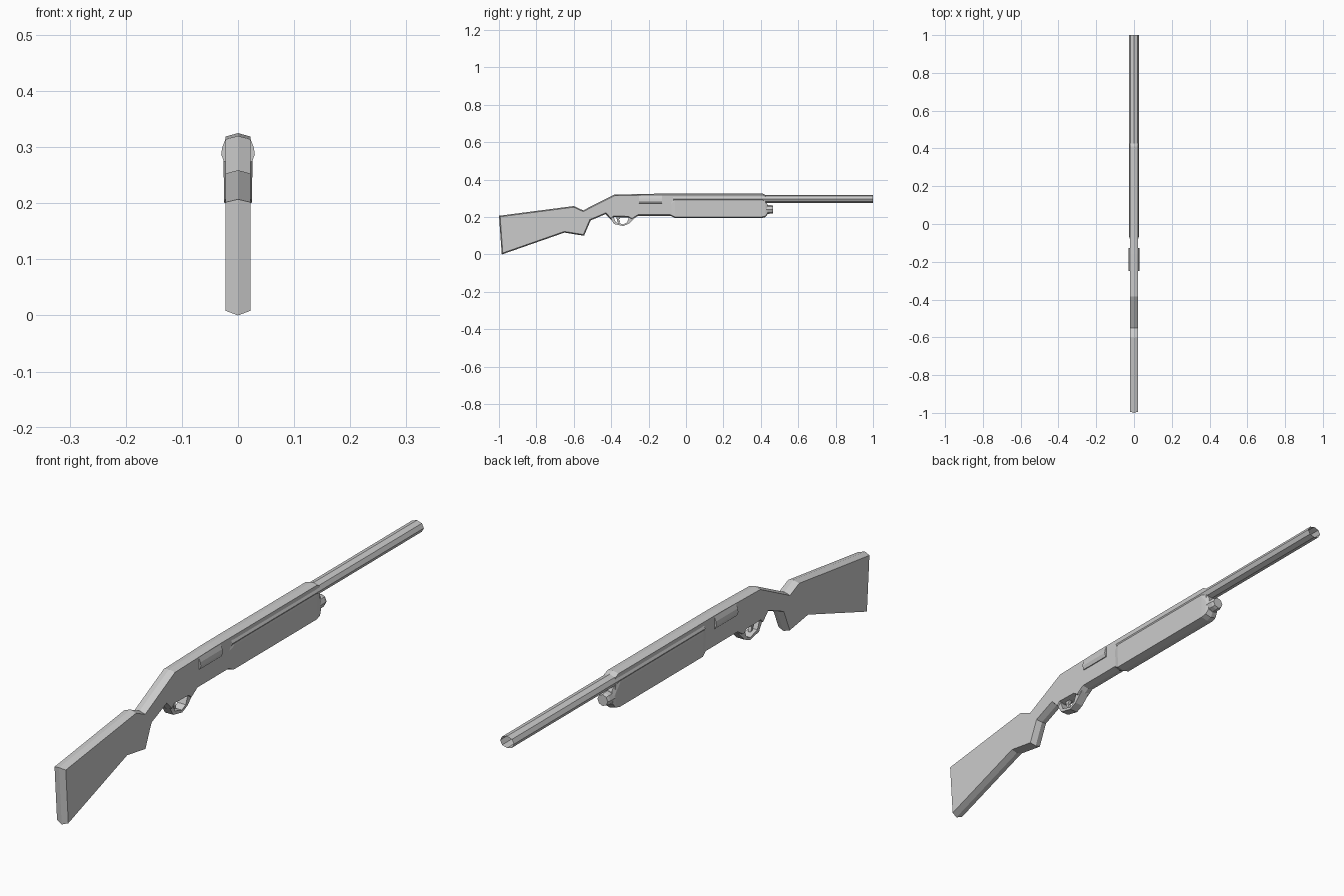
import bpy, math
from mathutils import Vector

if "Cube" in bpy.data.objects:
    bpy.data.objects.remove(bpy.data.objects["Cube"])


def make(name, verts, faces):
    me = bpy.data.meshes.new(name)
    me.from_pydata(verts, [], faces)
    me.update()
    ob = bpy.data.objects.new(name, me)
    bpy.context.collection.objects.link(ob)
    return ob


def inset(pts, d):
    """Offset a clockwise (y, z) outline inward by d with mitred corners."""
    out, n = [], len(pts)
    for i in range(n):
        p, a, b = (Vector(pts[j % n]) for j in (i, i - 1, i + 1))
        e1, e2 = (p - a).normalized(), (b - p).normalized()
        n1, n2 = Vector((e1.y, -e1.x)), Vector((e2.y, -e2.x))
        out.append(p + (n1 + n2) * d / max(0.4, 1 + n1.dot(n2)))
    return out


def ridged(name, pts, w, d):
    """Flat-sided slab of half width w whose rim rises to a centre ridge."""
    n, rim = len(pts), inset(pts, d)
    verts = [(-w, y, z) for y, z in rim] + [(0, y, z) for y, z in pts] + [(w, y, z) for y, z in rim]
    faces = [tuple(range(n)), tuple(reversed(range(2 * n, 3 * n)))]
    for k in (0, n):
        for i in range(n):
            j = (i + 1) % n
            faces.append((k + j, k + i, k + n + i, k + n + j))
    return make(name, verts, faces)


def loft(name, sections, caps=True):
    """Skin between (y, [(x, z), ...]) rings."""
    n = len(sections[0][1])
    verts = [(x, y, z) for y, ring in sections for x, z in ring]
    faces = [(k * n + i, k * n + (i + 1) % n, (k + 1) * n + (i + 1) % n, (k + 1) * n + i)
             for k in range(len(sections) - 1) for i in range(n)]
    if caps:
        faces += [tuple(reversed(range(n))), tuple(range(len(verts) - n, len(verts)))]
    return make(name, verts, faces)


def mirrored(half):
    """Close a right-hand half section that starts and ends on x = 0."""
    return half + [(-x, z) for x, z in reversed(half[1:-1])]


def oval(rx, rz, cz, n=8):
    return [(rx * math.sin(2 * math.pi * i / n), cz - rz * math.cos(2 * math.pi * i / n)) for i in range(n)]


# Stock and receiver in one outline
ridged("stock_and_receiver", [
    (-1, 0.207), (-0.6, 0.259), (-0.55, 0.236), (-0.385, 0.32), (-0.16, 0.325),
    (0.41, 0.325), (0.432, 0.315), (0.432, 0.23), (0.41, 0.207), (-0.255, 0.207),
    (-0.29, 0.185), (-0.31, 0.198), (-0.385, 0.2), (-0.4, 0.185), (-0.43, 0.216),
    (-0.51, 0.182), (-0.545, 0.1), (-0.65, 0.117), (-0.985, 0)], 0.022, 0.006)

# Sliding fore-end
def fore(bottom, w, top):
    return mirrored([(0, bottom), (w * 0.95, bottom + 0.006), (w, top - 0.03), (w * 0.8, top), (0, top)])

loft("fore_end", [(-0.085, fore(0.208, 0.021, 0.3)), (-0.06, fore(0.195, 0.026, 0.315)),
                  (0.405, fore(0.195, 0.026, 0.315)), (0.425, fore(0.2, 0.024, 0.29)),
                  (0.437, fore(0.216, 0.02, 0.266))])

# Open barrel and magazine cap
loft("barrel", [(-0.07, oval(0.027, 0.021, 0.297)), (1, oval(0.027, 0.021, 0.297))], caps=False)
loft("magazine_cap", [(0.41, oval(0.024, 0.024, 0.241)), (0.455, oval(0.023, 0.023, 0.241)),
                      (0.466, oval(0.02, 0.02, 0.241))])

# Raised ejection ports on both sides
port = [(0.015, 0.272), (0.025, 0.274), (0.03, 0.287), (0.028, 0.3), (0.022, 0.315), (0.012, 0.316)]
for side, s in (("right", 1), ("left", -1)):
    ring = [(s * x, z) for x, z in port][::s]
    loft("ejection_port_" + side, [(-0.25, ring), (-0.127, ring)])

# Trigger guard loop
outer = [(-0.403, 0.193), (-0.385, 0.163), (-0.335, 0.152), (-0.305, 0.165), (-0.27, 0.2)]
inner = [(-0.388, 0.203), (-0.376, 0.173), (-0.336, 0.161), (-0.315, 0.172), (-0.302, 0.204)]
w, n = 0.016, len(outer)
verts = [(x, y, z) for x in (-w, w) for y, z in outer + inner]
faces = []
for i in range(n - 1):
    o, q, m = i, n + i, 2 * n
    faces += [(o, o + 1, q + 1, q), (m + o, m + q, m + q + 1, m + o + 1),
              (o, m + o, m + o + 1, o + 1), (q, q + 1, m + q + 1, m + q)]
make("trigger_guard", verts, faces)

# Trigger
ridged("trigger", [(-0.375, 0.207), (-0.345, 0.207), (-0.358, 0.188), (-0.352, 0.17),
                   (-0.364, 0.172), (-0.37, 0.19)], 0.006, 0.001)
